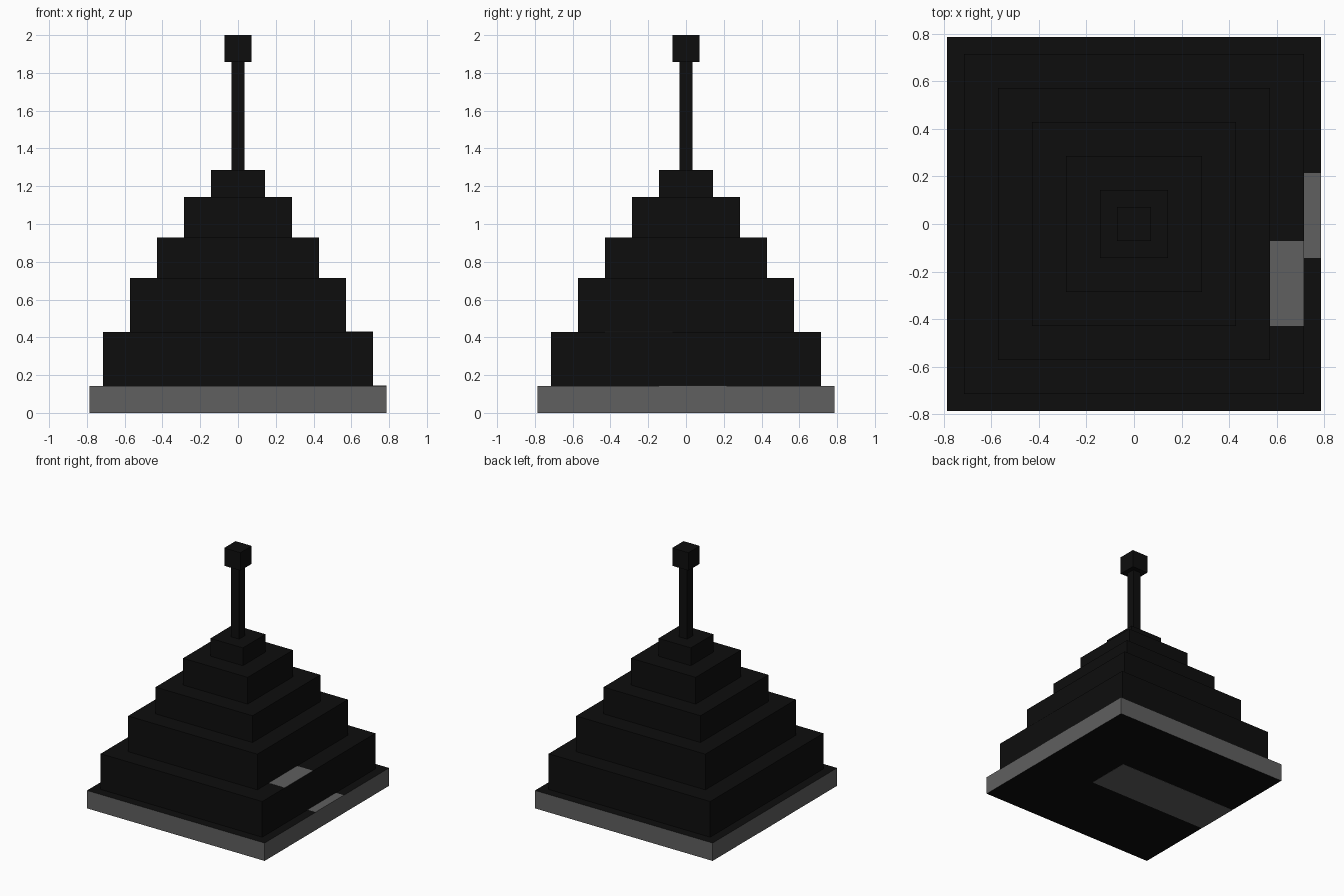
import bpy, bmesh

if "Cube" in bpy.data.objects:
    bpy.data.objects.remove(bpy.data.objects["Cube"])

U = 1 / 14  # one modelling unit; the model is 28 units tall


def material(name, value):
    m = bpy.data.materials.new(name)
    m.diffuse_color = (value, value, value, 1)
    m.use_nodes = True
    m.node_tree.nodes["Principled BSDF"].inputs["Base Color"].default_value = m.diffuse_color
    return m


BLACK = material("black", 0.0043)
GREY = material("grey", 0.115)


def box(name, x, y, z, mats, side_index=0):
    """Box from (min, max) ranges; upright faces get side_index."""
    bm = bmesh.new()
    bmesh.ops.create_cube(bm, size=1)
    for v in bm.verts:
        v.co = [lo + (c + 0.5) * (hi - lo) for c, (lo, hi) in zip(v.co, (x, y, z))]
    bm.normal_update()
    for f in bm.faces:
        if abs(f.normal.z) < 0.5:
            f.material_index = side_index
    mesh = bpy.data.meshes.new(name)
    bm.to_mesh(mesh)
    bm.free()
    for m in mats:
        mesh.materials.append(m)
    obj = bpy.data.objects.new(name, mesh)
    bpy.context.collection.objects.link(obj)
    return obj


def centred(name, half, z0, z1, mats=(BLACK,), side_index=0):
    r = (-half * U, half * U)
    return box(name, r, r, (z0 * U, z1 * U), mats, side_index)


def plate(name, x, y, z):
    """Thin grey patch lying on a horizontal face."""
    box(name, [a * U for a in x], [a * U for a in y],
        (z * U - 0.001, z * U + 0.001), (GREY,))


# Base slab: grey sides, black top and underside
centred("base_slab", 11, 0, 2, (BLACK, GREY), 1)

# Stepped tiers: half width, bottom, top
for i, (half, z0, z1) in enumerate(
        [(10, 2, 6), (8, 6, 10), (6, 10, 13), (4, 13, 16), (2, 16, 18)], 1):
    centred(f"tier_{i}", half, z0, z1)

# Mast and the cube on its top
centred("mast", 0.5, 18, 26)
centred("mast_cap", 1, 26, 28)

# Grey patches on the ledges and the underside
plate("base_ledge_patch", (10, 11), (-2, 3), 2)
plate("lower_tier_patch", (8, 10), (-6, -1), 6)
plate("underside_stripe", (-11, 4), (-2, 3), 0)
